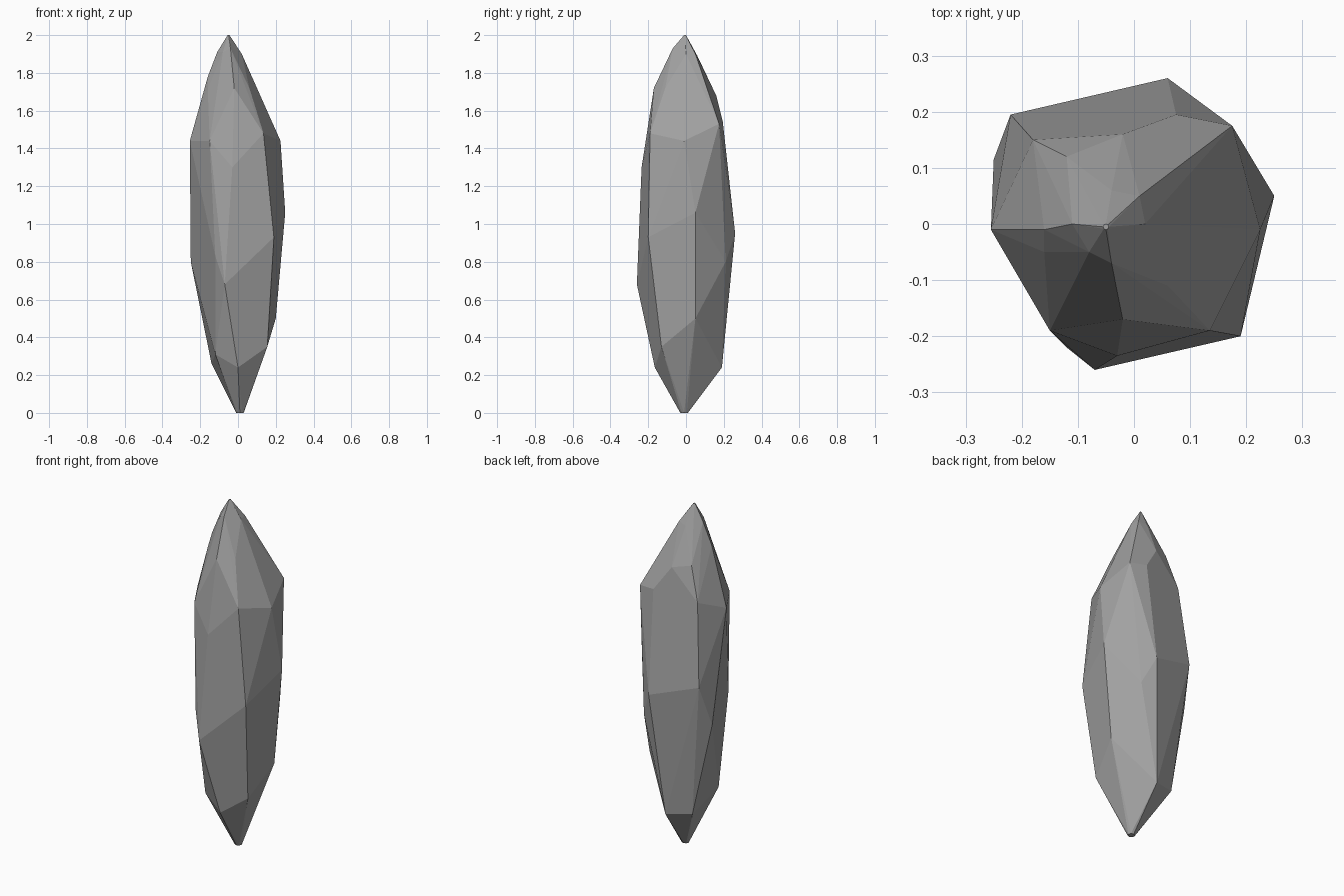
import bpy
import bmesh
import math
from mathutils import Vector

default_cube = bpy.data.objects.get("Cube")
if default_cube:
    bpy.data.objects.remove(default_cube, do_unlink=True)

UNIT = 0.01  # corner positions are given in hundredths


def make_material(name, colour):
    material = bpy.data.materials.new(name)
    material.use_nodes = True
    material.diffuse_color = colour
    shader = next(n for n in material.node_tree.nodes if n.type == "BSDF_PRINCIPLED")
    shader.inputs["Base Color"].default_value = colour
    shader.inputs["Roughness"].default_value = 0.8
    return material


def small_ring(centre, radius, sides=8):
    """Corners of a tiny blunt end."""
    step = math.tau / sides
    return [Vector(centre) + radius * Vector((math.cos(i * step), math.sin(i * step), 0))
            for i in range(sides)]


# Chipped facets just below the tip
crown = [(-11, 0, 191), (-8, -5, 191), (-4, -7, 193), (2, 0, 190), (-4, 6, 189), (1, 5, 190)]

# Upper slopes of the crystal
shoulder = [(-16, -1, 178), (-16, -5, 171), (-2, -17, 172), (6, -11, 172),
            (10, 12, 170), (-2, 16, 168), (-12, 12, 170)]

# Corners where the slopes meet the long sides
upper_girdle = [(-25.5, -1, 144), (-15, -19, 144), (-3, -23.5, 130), (13.5, -19, 148),
                (22.5, -1, 144), (17.5, 17.5, 153), (7.5, 19.5, 154), (-18, 15, 151)]

# Widest corners
lower_girdle = [(-25, 11.5, 80), (-12, -22, 83), (-7, -26, 68), (19, -20, 93),
                (25, 5, 106), (12.5, 21, 80), (6, 26, 95), (-22, 19.5, 104)]

# Corners above the pointed base
root = [(0, -16.5, 24), (15.5, -13, 35), (20, 5, 50), (0, 19, 24), (-14, 14, 26), (-12, -13, 31)]

corners = [Vector(p) * UNIT for band in (crown, shoulder, upper_girdle, lower_girdle, root)
           for p in band]
corners += small_ring((-0.05, -0.005, 2), 0.005)
corners += small_ring((0.01, -0.01, 0), 0.02)

# Wrap the corners in flat facets
bm = bmesh.new()
for corner in corners:
    bm.verts.new(corner)
hull = bmesh.ops.convex_hull(bm, input=bm.verts[:])
unused = {g for g in hull["geom_interior"] + hull["geom_unused"] if isinstance(g, bmesh.types.BMVert)}
bmesh.ops.delete(bm, geom=list(unused), context="VERTS")

# Merge nearly level triangles into broad facets
bmesh.ops.dissolve_limit(bm, angle_limit=math.radians(3), verts=bm.verts[:], edges=bm.edges[:])
bmesh.ops.recalc_face_normals(bm, faces=bm.faces[:])

mesh = bpy.data.meshes.new("crystal_shard")
bm.to_mesh(mesh)
bm.free()
mesh.materials.append(make_material("stone grey", (0.36, 0.36, 0.36, 1)))
shard = bpy.data.objects.new("crystal_shard", mesh)
bpy.context.collection.objects.link(shard)
